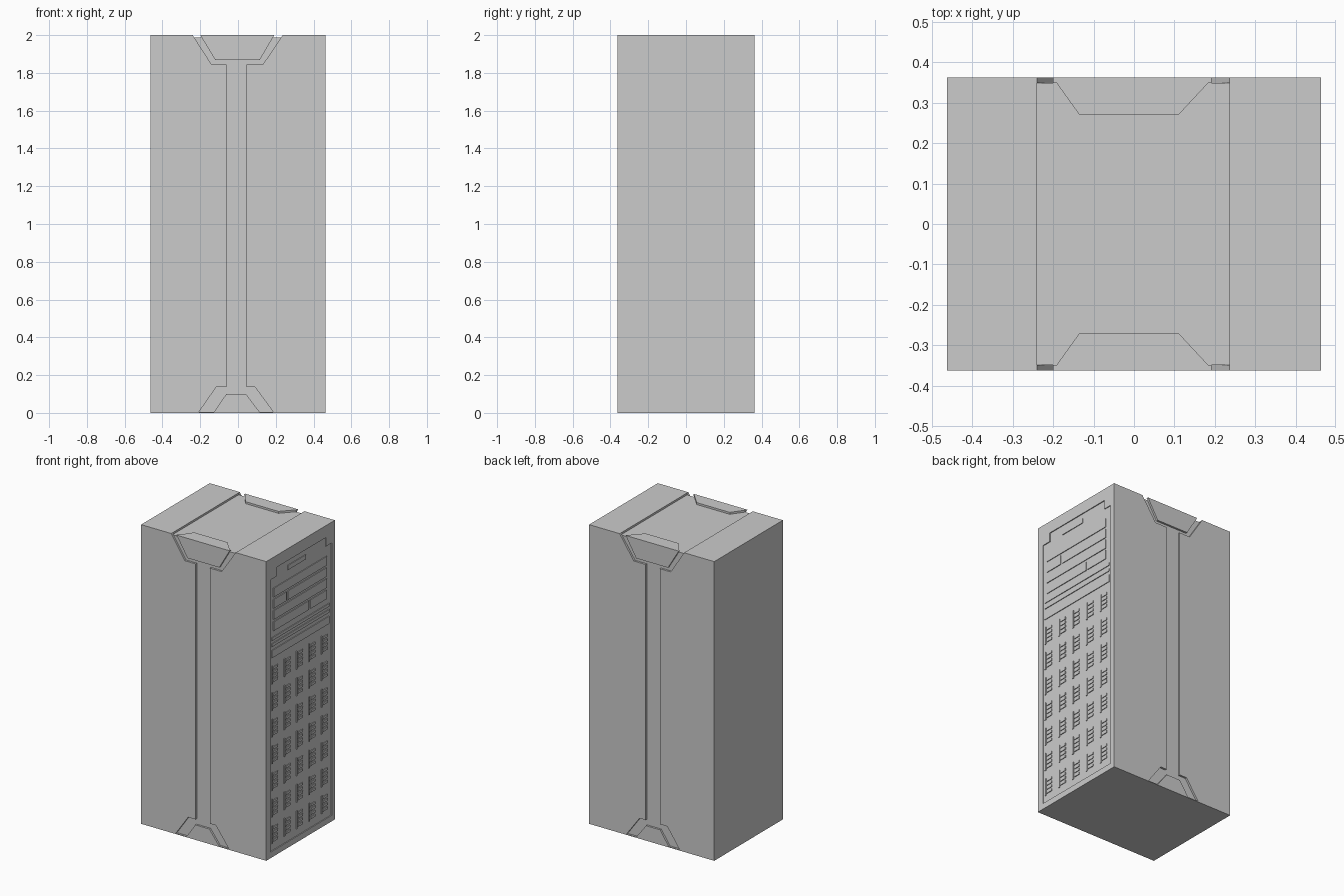
import bpy, bmesh

if "Cube" in bpy.data.objects:
    bpy.data.objects.remove(bpy.data.objects["Cube"])

X, Y, Z = 0.4625, 0.3625, 2.0   # half width, half depth, height
D = 0.013                       # groove depth on front, back and top
S = 0.006                       # recess depth on the right side

# Plane mappings: (u, v, outward distance) -> world
FRONT = lambda u, v, w: (u, -w, v)
BACK = lambda u, v, w: (u, w, v)
RIGHT = lambda u, v, w: (w, u, v)
TOP = lambda u, v, w: (u, v, w)


def rect(u0, v0, u1, v1):
    return [(u0, v0), (u1, v0), (u1, v1), (u0, v1)]


def add_prism(bm, loops, w0, w1, plane):
    """Fill outline (with optional holes) and extrude it from w0 to w1."""
    part = bmesh.new()
    for loop in loops:
        vs = [part.verts.new((u, v, w0)) for u, v in loop]
        for a, b in zip(vs, vs[1:] + vs[:1]):
            part.edges.new((a, b))
    bmesh.ops.triangle_fill(part, use_beauty=True, use_dissolve=False, edges=part.edges[:],
                            normal=(0, 0, 1))
    ext = bmesh.ops.extrude_face_region(part, geom=part.faces[:], use_keep_orig=True)
    for e in ext["geom"]:
        if isinstance(e, bmesh.types.BMVert):
            e.co.z = w1
    for v in part.verts:
        v.co = plane(*v.co)
    bmesh.ops.recalc_face_normals(part, faces=part.faces[:])
    tmp = bpy.data.meshes.new("tmp")
    part.to_mesh(tmp)
    bm.from_mesh(tmp)
    bpy.data.meshes.remove(tmp)
    part.free()


def make(name, shapes, w0, w1, plane):
    """One object from several prisms; each shape is a list of loops."""
    bm = bmesh.new()
    for loops in shapes:
        add_prism(bm, loops, w0, w1, plane)
    me = bpy.data.meshes.new(name)
    bm.to_mesh(me)
    bm.free()
    ob = bpy.data.objects.new(name, me)
    bpy.context.collection.objects.link(ob)
    return ob


# Inner cabinet body: floor of every groove
make("cabinet_body", [[rect(-X, -Y + D, X - S, Y - D)]], 0, Z - D, TOP)
make("base_plate", [[rect(-X, -Y, X - S, Y)]], 0, 0.005, TOP)

# Front and back skins around the vertical channel, with flush trapezoid plates
left_skin = [(-X, 0), (-.21, 0), (-.115, .137), (-.06, .137), (-.06, 1.845),
             (-.14, 1.845), (-.24, Z), (-X, Z)]
right_skin = [(X - S, 0), (.19, 0), (.09, .137), (.045, .137), (.045, 1.845),
              (.132, 1.845), (.237, Z), (X - S, Z)]
upper_plate = [(-.2, Z), (-.12, 1.868), (.115, 1.868), (.192, Z)]
lower_plate = [(-.13, 0), (-.062, .1), (.042, .1), (.118, 0)]
for side, plane in (("front", FRONT), ("back", BACK)):
    make(side + "_panels", [[left_skin], [right_skin]], Y - D, Y, plane)
    make(side + "_plates", [[upper_plate], [lower_plate]], Y - D, Y, plane)

# Top skins either side of the sunken band, plus two raised trapezoids
make("top_panels", [[rect(-X, -Y + D, -.24, Y - D)],
                    [rect(.237, -Y + D, X - S, Y - D)]], Z - D, Z, TOP)
make("top_plates", [[[(-.192, s * (Y - D)), (-.135, s * .27),
                      (.11, s * .27), (.184, s * (Y - D))]] for s in (-1, 1)],
     Z - D, Z, TOP)

# Right side frame with a stepped opening
opening = [(-.315, .04), (.33, .04), (.33, 1.86), (.27, 1.86), (.27, 1.92),
           (-.25, 1.92), (-.25, 1.86), (-.315, 1.86)]
make("side_frame", [[rect(-Y, 0, Y, Z), opening]], X - S, X, RIGHT)

# Equipment inside the opening: latch, drawers, bars
make("side_latch", [[rect(-.13, 1.855, .06, 1.885)]], X - S, X - .001, RIGHT)
drawers = []
for i, split in enumerate((None, -.14, None, .1)):
    z = 1.73 - i * .075
    if split is None:
        drawers.append([rect(-.28, z, .28, z + .06)])
    else:
        drawers += [[rect(-.28, z, split - .008, z + .06)],
                    [rect(split + .008, z, .28, z + .06)]]
make("drawers", drawers, X - S, X - .001, RIGHT)
make("divider_bars", [[rect(-.3, z, .31, z + h)] for z, h in
                      ((1.445, .02), (1.405, .02), (1.33, .05))],
     X - S, X - .001, RIGHT)

# Grid of module groups, each a stack of small slats beside a narrow rail
slats = []
for col in range(5):
    y = -.265 + col * .131
    for row in range(7):
        z = 1.165 - row * .178
        slats.append([rect(y - .035, z - .01, y - .025, z + .11)])
        slats += [[rect(y - .018, z + k * .028, y + .03, z + k * .028 + .016)]
                  for k in range(4)]
make("module_slats", slats, X - S, X - .001, RIGHT)
